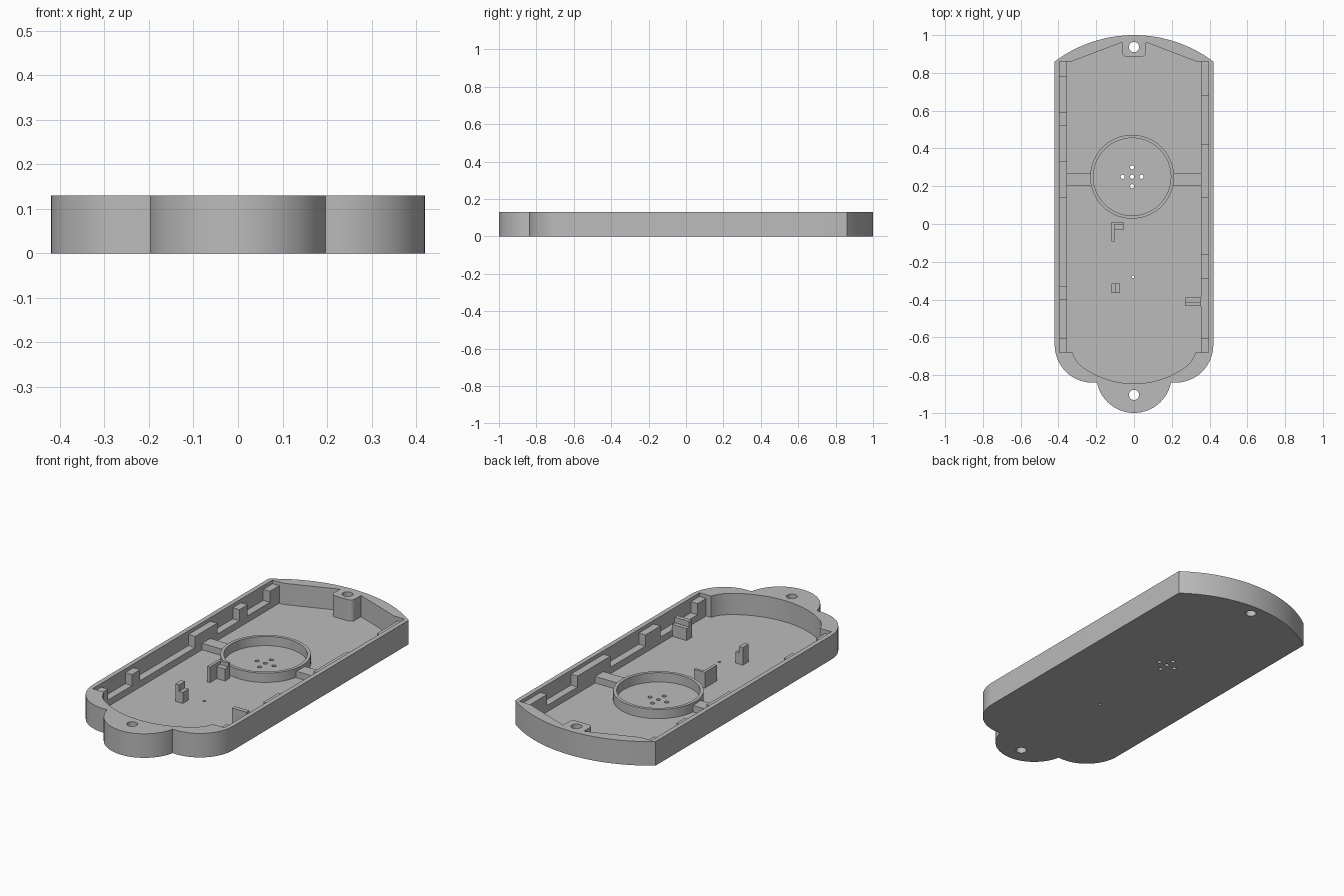
import bpy, bmesh, math

if "Cube" in bpy.data.objects:
    bpy.data.objects.remove(bpy.data.objects["Cube"])

H, FLOOR = 0.13, 0.015      # rim height, floor thickness
LEDGE, CLIP = 0.05, 0.11    # ledge and clip heights

grey = bpy.data.materials.new("light grey plastic")
grey.diffuse_color = (0.5, 0.5, 0.5, 1)
grey.use_nodes = True
grey.node_tree.nodes["Principled BSDF"].inputs["Base Color"].default_value = grey.diffuse_color


def arc(cx, cy, r, a0, a1, n):
    """Points on an arc, angles in degrees."""
    return [(cx + r * math.cos(math.radians(a0 + (a1 - a0) * i / n)),
             cy + r * math.sin(math.radians(a0 + (a1 - a0) * i / n))) for i in range(n + 1)]


def prism(name, pts, z0, z1):
    """Extrude a counter-clockwise outline from z0 to z1."""
    bm = bmesh.new()
    face = bm.faces.new([bm.verts.new((x, y, z0)) for x, y in pts])
    top = bmesh.ops.extrude_face_region(bm, geom=[face])["geom"]
    bmesh.ops.translate(bm, vec=(0, 0, z1 - z0),
                        verts=[g for g in top if isinstance(g, bmesh.types.BMVert)])
    bmesh.ops.recalc_face_normals(bm, faces=bm.faces)
    me = bpy.data.meshes.new(name)
    bm.to_mesh(me)
    bm.free()
    me.materials.append(grey)
    ob = bpy.data.objects.new(name, me)
    bpy.context.collection.objects.link(ob)
    return ob


def box(name, x0, x1, y0, y1, z0, z1):
    return prism(name, [(x0, y0), (x1, y0), (x1, y1), (x0, y1)], z0, z1)


def disc(name, x, y, r, z0, z1, n=24):
    return prism(name, arc(x, y, r, 0, 360, n)[:-1], z0, z1)


def cut(target, cutter):
    """Subtract the cutter and remove it."""
    mod = target.modifiers.new("cut", 'BOOLEAN')
    mod.operation, mod.solver, mod.object = 'DIFFERENCE', 'EXACT', cutter
    bpy.context.view_layer.objects.active = target
    bpy.ops.object.modifier_apply(modifier=mod.name)
    bpy.data.objects.remove(cutter)


def smooth(ob):
    bpy.ops.object.select_all(action='DESELECT')
    ob.select_set(True)
    bpy.context.view_layer.objects.active = ob
    bpy.ops.object.shade_smooth_by_angle(angle=math.radians(25))


# Outer body: bowed back end, straight sides, round front corners and a front lug
R = (0.42 ** 2 + 0.14 ** 2) / (2 * 0.14)
half = math.degrees(math.asin(0.42 / R))
outline = (arc(0, 1 - R, R, 90 - half, 90 + half, 32)
           + arc(-0.22, -0.64, 0.2, 180, 270, 16)
           + arc(0, -0.8, 0.2, 191.5, 348.5, 32)
           + arc(0.22, -0.64, 0.2, 270, 360, 16))
tray = prism("tray_body", outline, 0, H)

# Cavity: rounded front end, and a back end that wraps around the screw boss
ri = 0.465
ha = math.degrees(math.asin(0.275 / ri))
cavity = ([(-0.395, 0.86), (-0.395, -0.68), (-0.325, -0.68), (-0.318, -0.7), (-0.302, -0.728)]
          + arc(0, -0.845 + ri, ri, 270 - ha, 270 + ha, 24)
          + [(0.302, -0.728), (0.318, -0.7), (0.325, -0.68), (0.395, -0.68), (0.395, 0.86), (0.33, 0.86),
             (0.063, 0.962)]
          + arc(0.038, 0.91, 0.025, 0, -90, 6) + arc(-0.038, 0.91, 0.025, 270, 180, 6)
          + [(-0.063, 0.962), (-0.33, 0.86)])
cut(tray, prism("cavity_cutter", cavity, FLOOR, H + 0.1))

# Screw holes, speaker holes and a pin hole through the floor
CX, CY = -0.01, 0.25
holes = [(0, 0.937, 0.027), (0, -0.905, 0.027), (-0.005, -0.28, 0.007)]
holes += [(CX + dx, CY + dy, 0.011) for dx, dy in
          ((0, 0), (0.05, 0), (-0.05, 0), (0, 0.05), (0, -0.05))]
for x, y, r in holes:
    cut(tray, disc("hole_cutter", x, y, r, -0.1, H + 0.1))
smooth(tray)

# Side ledges carrying taller clips
clips = {-1: [(0.78, 0.86), (0.52, 0.59), (0.14, 0.33), (-0.40, -0.33), (-0.68, -0.605)],
         1: [(0.68, 0.86), (0.14, 0.42), (-0.29, -0.16), (-0.68, -0.605)]}
for side, spans in clips.items():
    tag = "left" if side < 0 else "right"
    xs = sorted((side * 0.355, side * 0.396))
    box(tag + "_ledge", *xs, -0.68, 0.86, FLOOR - 0.005, LEDGE)
    for y0, y1 in spans:
        box(tag + "_clip", *xs, y0, y1, LEDGE, CLIP)

# Speaker ring with a rib to each ledge
ring = disc("speaker_ring", CX, CY, 0.222, FLOOR - 0.003, 0.065, 64)
cut(ring, disc("ring_cutter", CX, CY, 0.205, -0.1, 0.2, 64))
smooth(ring)
box("left_rib", -0.356, CX - 0.212, 0.2, 0.27, FLOOR - 0.005, LEDGE)
box("right_rib", CX + 0.212, 0.356, 0.2, 0.27, FLOOR - 0.005, LEDGE)

# Board supports standing on the floor
Z = FLOOR - 0.005
box("corner_support_wall", -0.12, -0.104, -0.092, 0.01, Z, 0.10)
box("corner_support_back", -0.104, -0.055, -0.003, 0.01, Z, 0.10)
box("corner_support_step", -0.104, -0.055, -0.033, -0.003, Z, 0.08)
box("post_tall", -0.12, -0.097, -0.365, -0.315, Z, 0.11)
box("post_step", -0.097, -0.075, -0.365, -0.315, Z, 0.075)
box("side_support_tall", 0.27, 0.356, -0.435, -0.412, Z, 0.11)
box("side_support_step", 0.27, 0.356, -0.412, -0.39, Z, 0.08)
